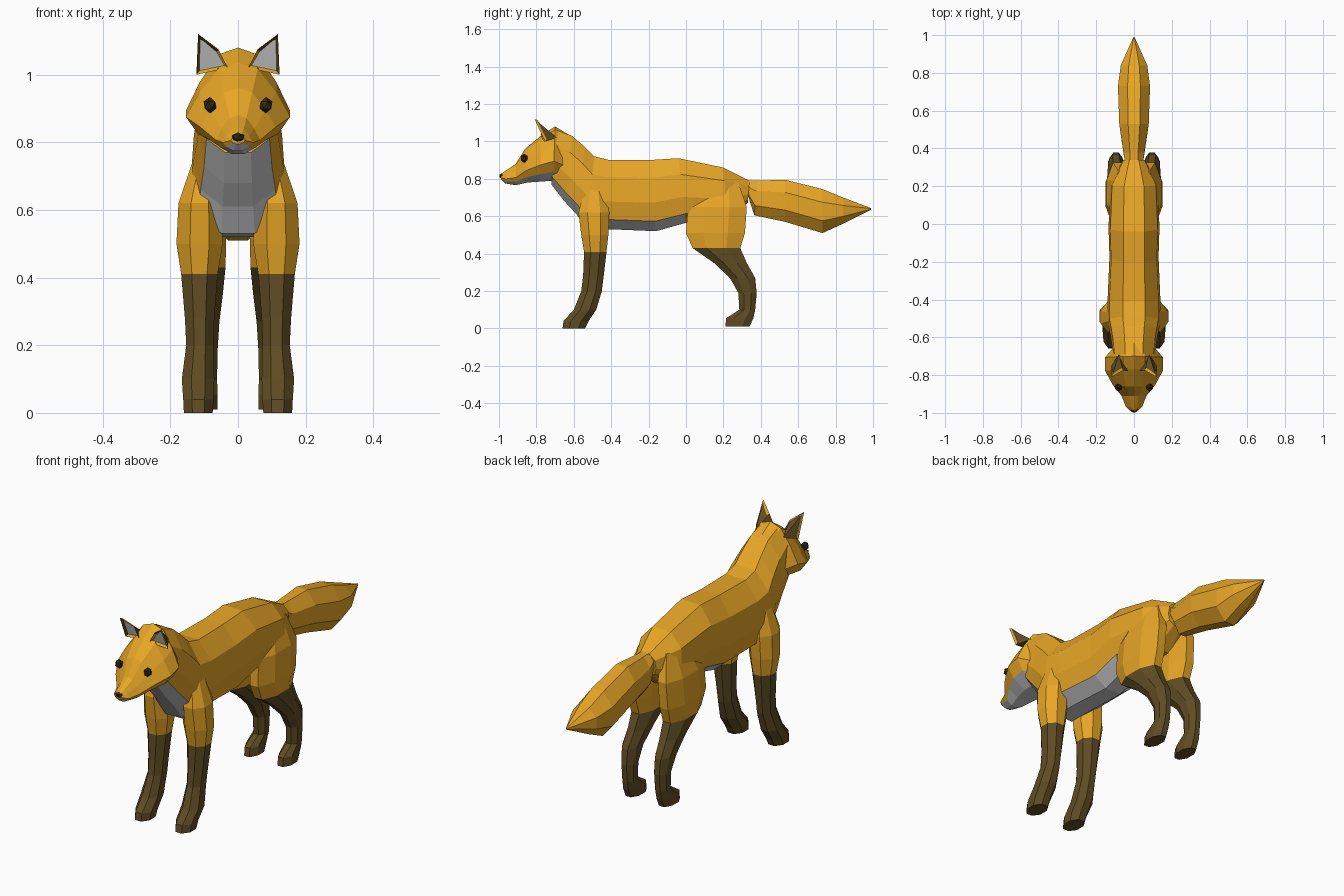
import bpy, bmesh, math
from mathutils import Vector

if "Cube" in bpy.data.objects:
    bpy.data.objects.remove(bpy.data.objects["Cube"])


def material(name, rgb):
    m = bpy.data.materials.new(name)
    m.diffuse_color = (*rgb, 1)
    m.use_nodes = True
    m.node_tree.nodes["Principled BSDF"].inputs["Base Color"].default_value = m.diffuse_color
    return m


ORANGE = material("orange_fur", (0.8, 0.38, 0.02))
BROWN = material("brown_fur", (0.115, 0.072, 0.017))
BLACK = material("black", (0.03, 0.022, 0.01))


def finish(name, bm, mats, mirror=False):
    bmesh.ops.recalc_face_normals(bm, faces=bm.faces)
    me = bpy.data.meshes.new(name)
    bm.to_mesh(me)
    bm.free()
    for m in mats:
        me.materials.append(m)
    ob = bpy.data.objects.new(name, me)
    bpy.context.collection.objects.link(ob)
    if mirror:
        mod = ob.modifiers.new("mirror", 'MIRROR')
        mod.use_mirror_merge = False
    return ob


def loft(name, rings, mats, pick, mirror=False):
    """Skin closed rings of points; pick(i, j) gives the material slot."""
    bm = bmesh.new()
    vs = [[bm.verts.new(p) for p in r] for r in rings]
    n = len(vs[0])
    for i in range(len(vs) - 1):
        for j in range(n):
            k = (j + 1) % n
            f = bm.faces.new((vs[i][j], vs[i][k], vs[i + 1][k], vs[i + 1][j]))
            f.material_index = pick(i, j)
    bm.faces.new(vs[0]).material_index = pick(0, 0)
    bm.faces.new(vs[-1]).material_index = pick(len(vs) - 2, 0)
    return finish(name, bm, mats, mirror)


def spine_loft(name, sections, template, grey_from=2, first_grey=0):
    """Sections (top y, top z, bottom y, bottom z, half width);
    template (drop 0..1, width factor) is one half of the outline."""
    full = template + [(t, -f) for t, f in reversed(template) if f]
    rings = [[(w * f, yt + (yb - yt) * t, zt + (zb - zt) * t) for t, f in full]
             for yt, zt, yb, zb, w in sections]

    def pick(i, j):
        low = min(full[j][0], full[(j + 1) % len(full)][0])
        return 1 if low >= grey_from and i >= first_grey else 0
    return loft(name, rings, [ORANGE, None], pick)


def leg(name, boxes, first_brown):
    """Octagonal rings from (z, y0, y1, x0, x1), mirrored to the other side."""
    rings = []
    for z, y0, y1, x0, x1 in boxes:
        ring = []
        for k in range(8):
            a = math.radians(22.5 + 45 * k)
            s = 0.5 / math.cos(math.radians(22.5))
            ring.append(((x0 + x1) / 2 + (x1 - x0) * s * math.cos(a),
                         (y0 + y1) / 2 + (y1 - y0) * s * math.sin(a), z))
        rings.append(ring)
    return loft(name, rings, [ORANGE, BROWN], lambda i, j: int(i >= first_brown), True)


# Torso and neck, pale belly and throat
spine_loft("torso", [
    (.34, .79, .33, .67, .06), (.20, .86, .22, .58, .125), (-.04, .91, 0, .565, .135),
    (-.20, .90, -.16, .52, .13), (-.41, .90, -.40, .53, .14), (-.49, .92, -.53, .53, .14),
    (-.54, .97, -.585, .61, .13), (-.61, 1.03, -.65, .68, .118), (-.69, 1.06, -.72, .77, .11)],
    [(0, .42), (.25, .93), (.6, 1), (.86, .85), (1, .35)], .86, 2)

# Head with tapering muzzle and pale jaw
spine_loft("head", [
    (-.60, 1.02, -.66, .78, .09), (-.70, 1.08, -.71, .79, .145), (-.77, 1.035, -.78, .785, .145),
    (-.86, .96, -.85, .78, .105), (-.91, .88, -.91, .766, .062), (-.965, .843, -.965, .775, .042),
    (-.99, .825, -.987, .795, .02)],
    [(0, 0), (.07, .4), (.35, .78), (.64, 1.06), (.84, .82), (1, .3)], .84)

# Tail
spine_loft("tail", [
    (.30, .79, .33, .72, .045), (.38, .79, .365, .605, .055), (.53, .795, .53, .57, .078),
    (.73, .745, .73, .51, .085), (.84, .70, .84, .56, .07), (.99, .643, .99, .635, .003)],
    [(0, .4), (.3, 1), (.72, 1), (1, .35)])

# Front legs
leg("front_legs", [
    (.80, -.53, -.45, .07, .115), (.62, -.575, -.41, .05, .176), (.50, -.56, -.415, .045, .182),
    (.41, -.545, -.425, .06, .168), (.28, -.55, -.44, .07, .157), (.20, -.56, -.45, .073, .153),
    (.10, -.60, -.48, .07, .166), (.04, -.655, -.52, .072, .162), (0, -.66, -.54, .075, .16)], 3)

# Hind legs
leg("hind_legs", [
    (.78, .10, .28, .04, .10), (.65, .01, .325, .03, .145), (.51, 0, .315, .035, .15),
    (.43, .035, .29, .037, .145), (.35, .15, .325, .045, .14), (.27, .235, .37, .055, .137),
    (.19, .28, .378, .06, .13), (.10, .285, .37, .062, .128), (.055, .215, .36, .06, .133),
    (.01, .21, .34, .06, .133)], 3)

# Ears: brown back, orange rim, pale hollow
bm = bmesh.new()
tip, outer, inner, back, mid = [bm.verts.new(p) for p in (
    (.118, -.81, 1.12), (.123, -.755, 1.0), (.03, -.775, 1.02),
    (.08, -.69, 1.02), (.058, -.775, 1.075))]
front = bm.faces.new((tip, mid, inner, outer))
for tri in ((tip, outer, back), (tip, back, mid), (mid, back, inner), (inner, back, outer)):
    bm.faces.new(tri).material_index = 1
bmesh.ops.recalc_face_normals(bm, faces=bm.faces)
bmesh.ops.inset_region(bm, faces=[front], thickness=.01, depth=-.012)
front.material_index = 2
finish("ears", bm, [ORANGE, BROWN, None], True)


# Eyes and nose
def ball(name, loc, size, mirror):
    b = bmesh.new()
    bmesh.ops.create_icosphere(b, subdivisions=1, radius=1)
    for v in b.verts:
        v.co = Vector(loc) + Vector([c * s for c, s in zip(v.co, size)])
    finish(name, b, [BLACK], mirror)


ball("eyes", (.083, -.865, .91), (.021, .021, .024), True)
ball("nose", (0, -.983, .815), (.022, .017, .015), False)
